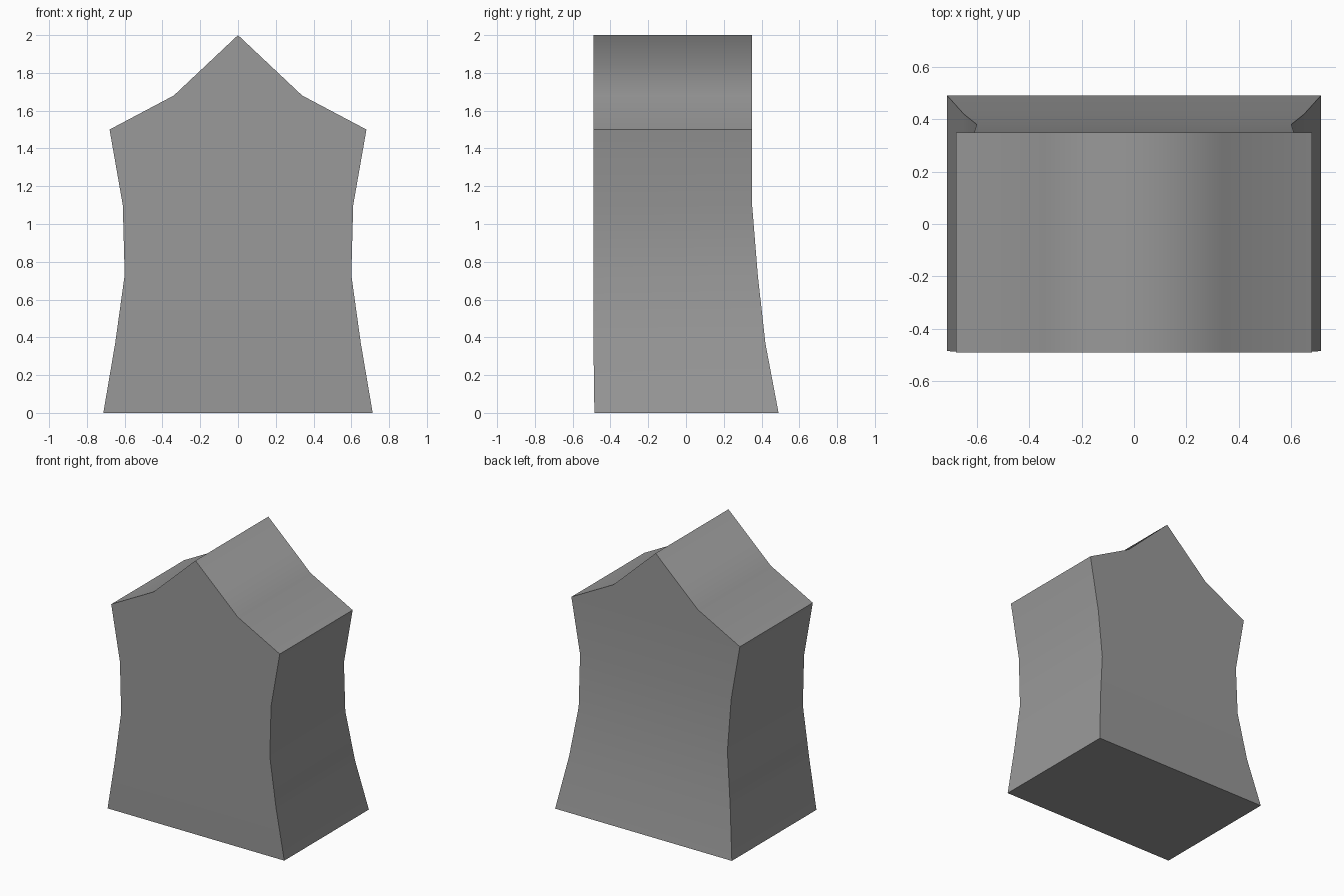
import bpy, bmesh

if "Cube" in bpy.data.objects:
    bpy.data.objects.remove(bpy.data.objects["Cube"])

# Cross-section rows: height, half width, front y, back y
ROWS = [
    (0.00, 0.713, -0.485, 0.49),
    (0.37, 0.65, -0.49, 0.42),
    (0.73, 0.60, -0.49, 0.38),
    (1.10, 0.61, -0.49, 0.35),
    (1.50, 0.68, -0.49, 0.35),
    (1.68, 0.34, -0.49, 0.35),
    (2.00, 0.00, -0.49, 0.35),
]
EAVE = 1.50

bm = bmesh.new()
rings = [[bm.verts.new(p) for p in ((-w, f, z), (w, f, z), (w, b, z), (-w, b, z))]
         for z, w, f, b in ROWS]

# Walls and flared roof, lofted row by row
for lo, hi in zip(rings, rings[1:]):
    for i in range(4):
        j = (i + 1) % 4
        bm.faces.new((lo[i], lo[j], hi[j], hi[i]))

# Floor, then close the ridge
bm.faces.new(rings[0][::-1])
bmesh.ops.remove_doubles(bm, verts=bm.verts, dist=0.0001)
bmesh.ops.recalc_face_normals(bm, faces=bm.faces)

# Smooth surfaces with sharp corners, eaves and base; the ridge stays soft
bm.normal_update()
for face in bm.faces:
    face.smooth = True


def side(face):
    n = face.normal
    if n.z < -0.9:
        return "floor"
    return "gable" if abs(n.y) > 0.7 else "flank"


for e in bm.edges:
    kinds = {side(f) for f in e.link_faces}
    along_eave = all(abs(v.co.z - EAVE) < 0.001 for v in e.verts)
    e.smooth = len(kinds) == 1 and not (along_eave and kinds == {"flank"})

mesh = bpy.data.meshes.new("house_body")
bm.to_mesh(mesh)
bm.free()
house = bpy.data.objects.new("house_body", mesh)
bpy.context.collection.objects.link(house)

# Dark grey finish
grey = bpy.data.materials.new("dark_grey")
grey.diffuse_color = (0.32, 0.32, 0.32, 1)
grey.use_nodes = True
grey.node_tree.nodes["Principled BSDF"].inputs["Base Color"].default_value = grey.diffuse_color
mesh.materials.append(grey)
